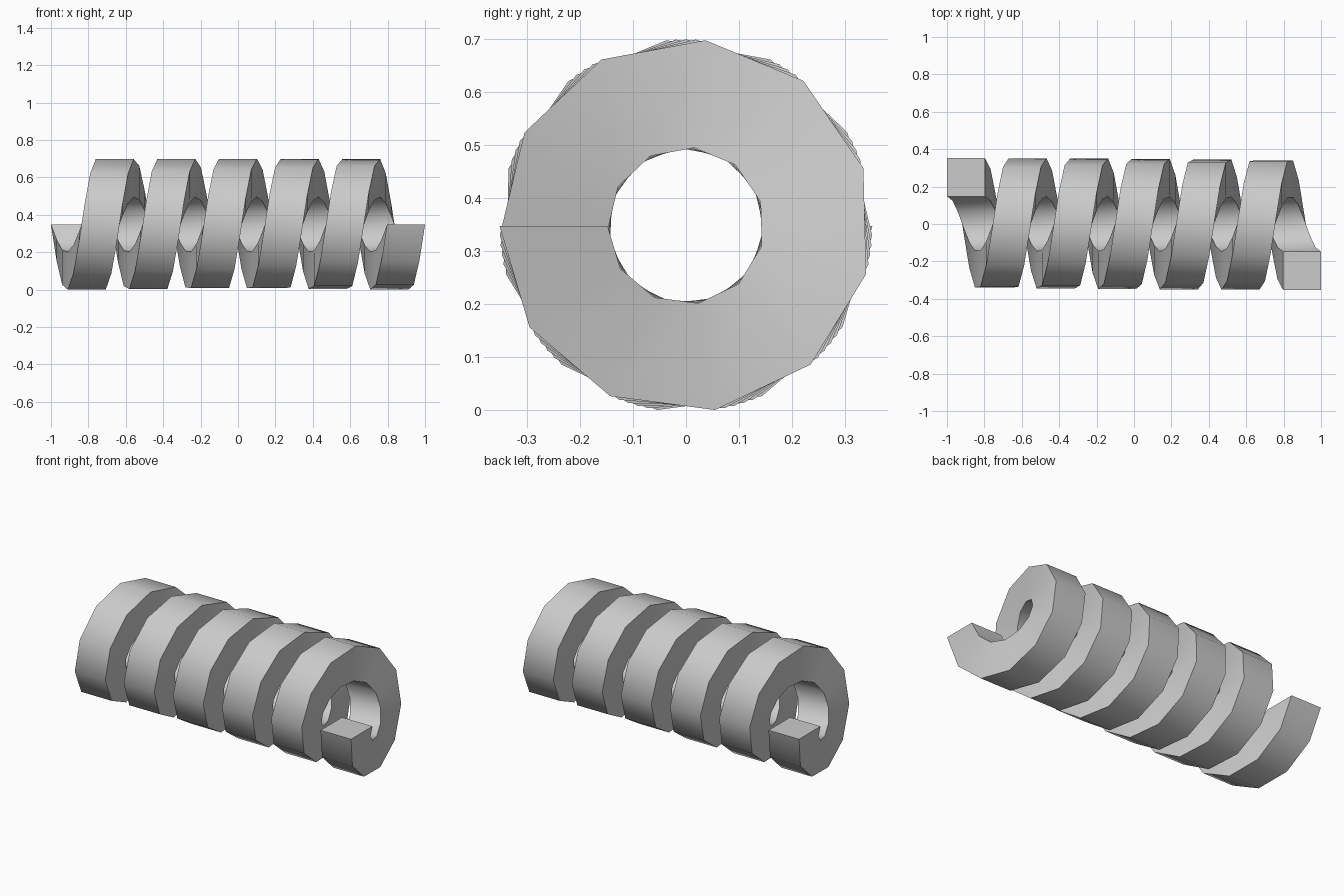
import bpy, bmesh
from math import sin, cos, pi

if "Cube" in bpy.data.objects:
    bpy.data.objects.remove(bpy.data.objects["Cube"])

TURNS, STEPS = 5.5, 60
R_OUT, R_IN, WIDTH = 0.352, 0.148, 0.203
TRAVEL = 2.0 - WIDTH
CENTRE_Z = R_OUT * sin(pi * 81 / 180)   # lowest corner rests on z = 0

# square cross-section as (x offset, radius)
profile = [(0, R_IN), (WIDTH, R_IN), (WIDTH, R_OUT), (0, R_OUT)]

# sweep the section along a helix around the x axis
bm = bmesh.new()
rings = []
for i in range(STEPS + 1):
    a = -2 * pi * TURNS * i / STEPS
    x0 = -1 + TRAVEL * i / STEPS
    rings.append([bm.verts.new((x0 + dx, r * cos(a), CENTRE_Z + r * sin(a)))
                  for dx, r in profile])
for r0, r1 in zip(rings, rings[1:]):
    for j in range(4):
        k = (j + 1) % 4
        bm.faces.new((r0[j], r0[k], r1[k], r1[j]))

# flat end caps
bm.faces.new(rings[0])
bm.faces.new(rings[-1])
bmesh.ops.recalc_face_normals(bm, faces=bm.faces[:])

mesh = bpy.data.meshes.new("coil_spring")
bm.to_mesh(mesh)
bm.free()
spring = bpy.data.objects.new("coil_spring", mesh)
bpy.context.collection.objects.link(spring)

# smooth along the coil, sharp at the section corners
bpy.context.view_layer.objects.active = spring
spring.select_set(True)
bpy.ops.object.shade_smooth_by_angle(angle=pi * 40 / 180)
